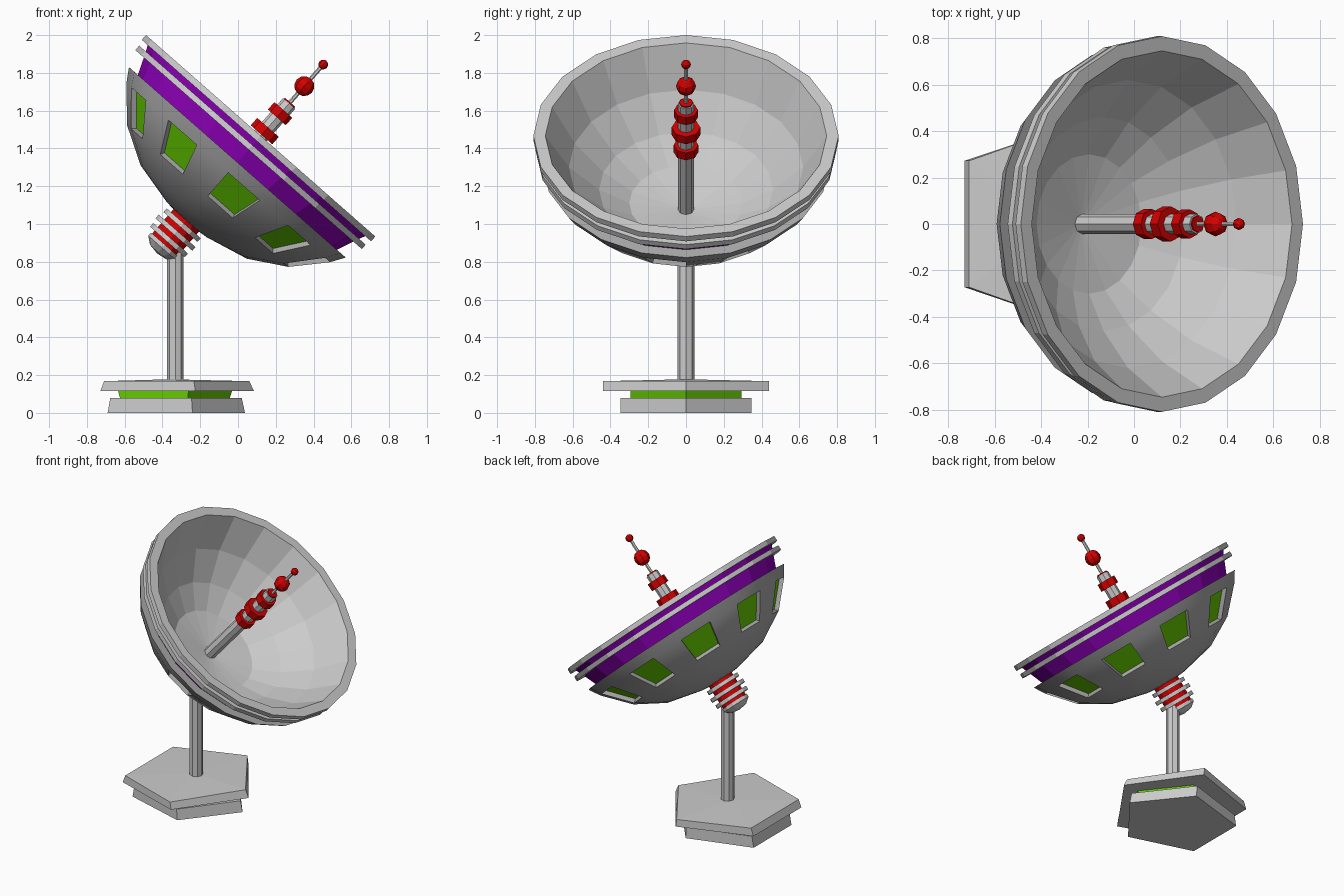
import bpy, bmesh, math
from mathutils import Matrix

if "Cube" in bpy.data.objects:
    bpy.data.objects.remove(bpy.data.objects["Cube"])

# Dish frame: origin at the rim centre, local z along the antenna axis
DISH = Matrix.Translation((0.12, 0, 1.467)) @ Matrix.Rotation(math.radians(41.3), 4, 'Y')


def material(name, color):
    m = bpy.data.materials.new(name)
    m.diffuse_color = color
    m.use_nodes = True
    m.node_tree.nodes["Principled BSDF"].inputs["Base Color"].default_value = m.diffuse_color
    return m


GREEN = material("green", (0.13, 0.6, 0.0, 1))
PURPLE = material("purple", (0.28, 0.0, 0.5, 1))
RED = material("red", (0.65, 0.0, 0.0, 1))
GREY = material("grey", (0.4, 0.4, 0.4, 1))


def lathe(name, profile, n, matrix=DISH, mats=(), smooth=False, edit=None):
    """Revolve (radius, height) points; run upward on the outside."""
    bm = bmesh.new()
    rings = []
    for p in profile:
        r, h = p[0], p[1]
        ry = p[2] if len(p) > 2 else r
        if r == 0:
            rings.append([bm.verts.new((0, 0, h))] * n)
        else:
            rings.append([bm.verts.new((r * math.cos(2 * math.pi * i / n),
                                        ry * math.sin(2 * math.pi * i / n), h))
                          for i in range(n)])
    bands = []
    for a, b in zip(rings, rings[1:]):
        band = []
        for i in range(n):
            k = (i + 1) % n
            vs = list(dict.fromkeys((a[i], a[k], b[k], b[i])))
            band.append(bm.faces.new(vs))
        bands.append(band)
    if edit:
        edit(bm, bands)
    me = bpy.data.meshes.new(name)
    bm.to_mesh(me)
    bm.free()
    for m in mats:
        me.materials.append(m)
    ob = bpy.data.objects.new(name, me)
    bpy.context.collection.objects.link(ob)
    ob.matrix_world = matrix
    if smooth:
        bpy.ops.object.select_all(action='DESELECT')
        ob.select_set(True)
        bpy.context.view_layer.objects.active = ob
        bpy.ops.object.shade_smooth_by_angle(angle=math.radians(30))
    return ob


def disc(name, r, z0, z1, n, matrix=DISH, mats=()):
    return lathe(name, [(0, z0), (r, z0), (r, z1), (0, z1)], n, matrix, mats)


def ball(name, r, z, mats):
    pts = [(r * math.sin(math.pi * i / 6) if 0 < i < 6 else 0,
            z - r * math.cos(math.pi * i / 6)) for i in range(7)]
    return lathe(name, pts, 8, DISH, mats)


# Pentagonal base: slabs given as (x radius, height, y radius)
BASE = Matrix.Translation((-0.365, 0, 0))
for name, rx0, rx1, ry, z0, z1, mats in (
        ("base_lower", 0.402, 0.385, 0.366, 0.0, 0.078, ()),
        ("base_glow_band", 0.32, 0.335, 0.31, 0.075, 0.12, (GREEN,)),
        ("base_upper", 0.45, 0.425, 0.463, 0.115, 0.168, ())):
    top = z1 + (0.01 if name == "base_upper" else 0)
    lathe(name, [(0, z0), (rx0, z0, ry), (rx1, z1, ry), (0, top)], 5, BASE, mats)

# Pole
disc("pole", 0.044, 0.165, 0.92, 8, Matrix.Translation((-0.332, 0, 0)))

# Swivel joint: red core with stacked grey rings
disc("joint_core", 0.09, -0.79, -0.58, 12, DISH, (RED,))
for i, (r, z) in enumerate(((0.12, -0.63), (0.13, -0.683), (0.122, -0.735))):
    disc(f"joint_ring_{i + 1}", r, z - 0.013, z + 0.013, 12)
lathe("joint_cap", [(0, -0.83), (0.06, -0.82), (0.098, -0.79), (0.098, -0.768), (0, -0.768)], 12)


# Outer bowl with recessed green windows on every other face
def windows(bm, bands):
    panes = bands[3][1::2]
    bmesh.ops.inset_individual(bm, faces=panes, thickness=0.014)
    bmesh.ops.inset_individual(bm, faces=panes, thickness=0.001, depth=-0.03)
    for f in panes:
        f.material_index = 1


lathe("bowl", [(0, -0.605), (0.14, -0.592), (0.375, -0.537), (0.568, -0.425),
               (0.718, -0.26), (0.764, -0.187), (0.69, -0.187)],
      20, DISH, (GREY, GREEN), True, windows)

# Purple collar, trim ring, rim and inner dish
lathe("purple_collar", [(0.70, -0.19), (0.745, -0.08), (0.768, -0.03)], 20, DISH, (PURPLE,))
lathe("trim_ring", [(0.735, -0.097), (0.798, -0.097), (0.798, -0.066), (0.735, -0.066)], 20)
lathe("dish", [(0.74, -0.034), (0.808, -0.034), (0.808, 0), (0.745, 0), (0.62, -0.22),
               (0.46, -0.38), (0.30, -0.475), (0, -0.525)], 20)

# Antenna along the dish axis
disc("antenna_rod", 0.043, -0.54, 0.228, 8)
for i, (r, z) in enumerate(((0.065, -0.09), (0.076, 0.033), (0.063, 0.156))):
    disc(f"antenna_disc_{i + 1}", r, z - 0.026, z + 0.026, 8, DISH, (RED,))
disc("antenna_end_cap", 0.036, 0.226, 0.236, 8, DISH, (RED,))
disc("antenna_needle", 0.011, 0.22, 0.50, 6)
ball("antenna_large_ball", 0.053, 0.35, (RED,))
ball("antenna_tip_ball", 0.026, 0.502, (RED,))
